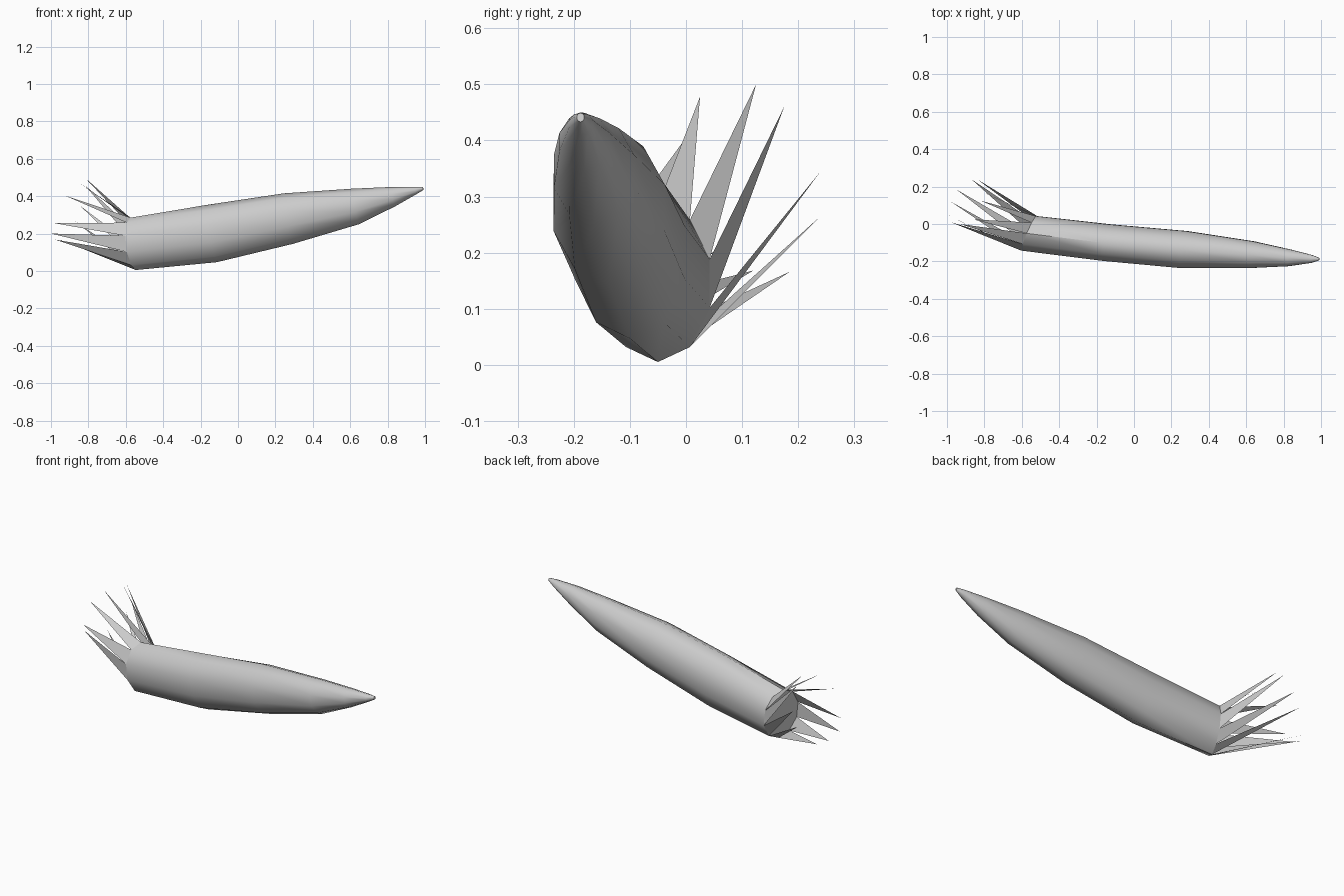
import bpy, bmesh, math

cube = bpy.data.objects.get("Cube")
if cube:
    bpy.data.objects.remove(cube)

grey = bpy.data.materials.new("plain grey")
grey.use_nodes = True
grey.diffuse_color = (0.6, 0.6, 0.6, 1)
grey.node_tree.nodes["Principled BSDF"].inputs["Base Color"].default_value = (0.6, 0.6, 0.6, 1)

SIDES = 10


def ring(x, y, z, ry, rz, lean_y=0.12, lean_z=-0.18):
    """Leaning oval, counted from the top round by the front."""
    pts = []
    for i in range(SIDES):
        a = 2 * math.pi * i / SIDES
        dy, dz = -ry * math.sin(a), rz * math.cos(a)
        pts.append((x + lean_y * dy + lean_z * dz, y + dy, z + dz))
    return pts


def make_object(name, bm):
    mesh = bpy.data.meshes.new(name)
    bm.to_mesh(mesh)
    bm.free()
    mesh.materials.append(grey)
    ob = bpy.data.objects.new(name, mesh)
    bpy.context.collection.objects.link(ob)
    return ob


# Tapering root body, from the crown to the blunt tip
crown = ring(-0.56, -0.05, 0.145, 0.097, 0.14, 0.42, -0.1)
sections = [
    crown,
    ring(-0.14, -0.1, 0.2, 0.103, 0.153),
    ring(0.27, -0.137, 0.28, 0.104, 0.135),
    ring(0.63, -0.164, 0.345, 0.075, 0.095),
    ring(0.83, -0.181, 0.397, 0.047, 0.052),
    ring(0.95, -0.187, 0.43, 0.022, 0.02),
    ring(0.99, -0.188, 0.441, 0.007, 0.008),
]
bm = bmesh.new()
loops = [[bm.verts.new(p) for p in s] for s in sections]
for a, b in zip(loops, loops[1:]):
    for i in range(SIDES):
        j = (i + 1) % SIDES
        bm.faces.new((a[i], a[j], b[j], b[i]))
bm.faces.new(loops[-1])
bm.faces.new(loops[0][::-1])
bmesh.ops.recalc_face_normals(bm, faces=bm.faces)
body = make_object("root_body", bm)
bpy.context.view_layer.objects.active = body
body.select_set(True)
bpy.ops.object.shade_smooth_by_angle(angle=math.radians(50))
body.select_set(False)

# Pointed leaves, one on each side of the crown
tips = [
    (-0.93, 0.0, 0.405), (-0.98, 0.01, 0.255), (-1.0, 0.05, 0.2),
    (-0.98, 0.12, 0.168), (-0.95, 0.185, 0.166), (-0.87, 0.24, 0.265),
    (-0.84, 0.24, 0.345), (-0.82, 0.175, 0.46), (-0.82, 0.125, 0.5),
    (-0.86, 0.025, 0.478),
]
for i, tip in enumerate(tips):
    bm = bmesh.new()
    bm.faces.new([bm.verts.new(p) for p in (crown[(i + 1) % SIDES], crown[i], tip)])
    make_object("leaf_%d" % (i + 1), bm)
